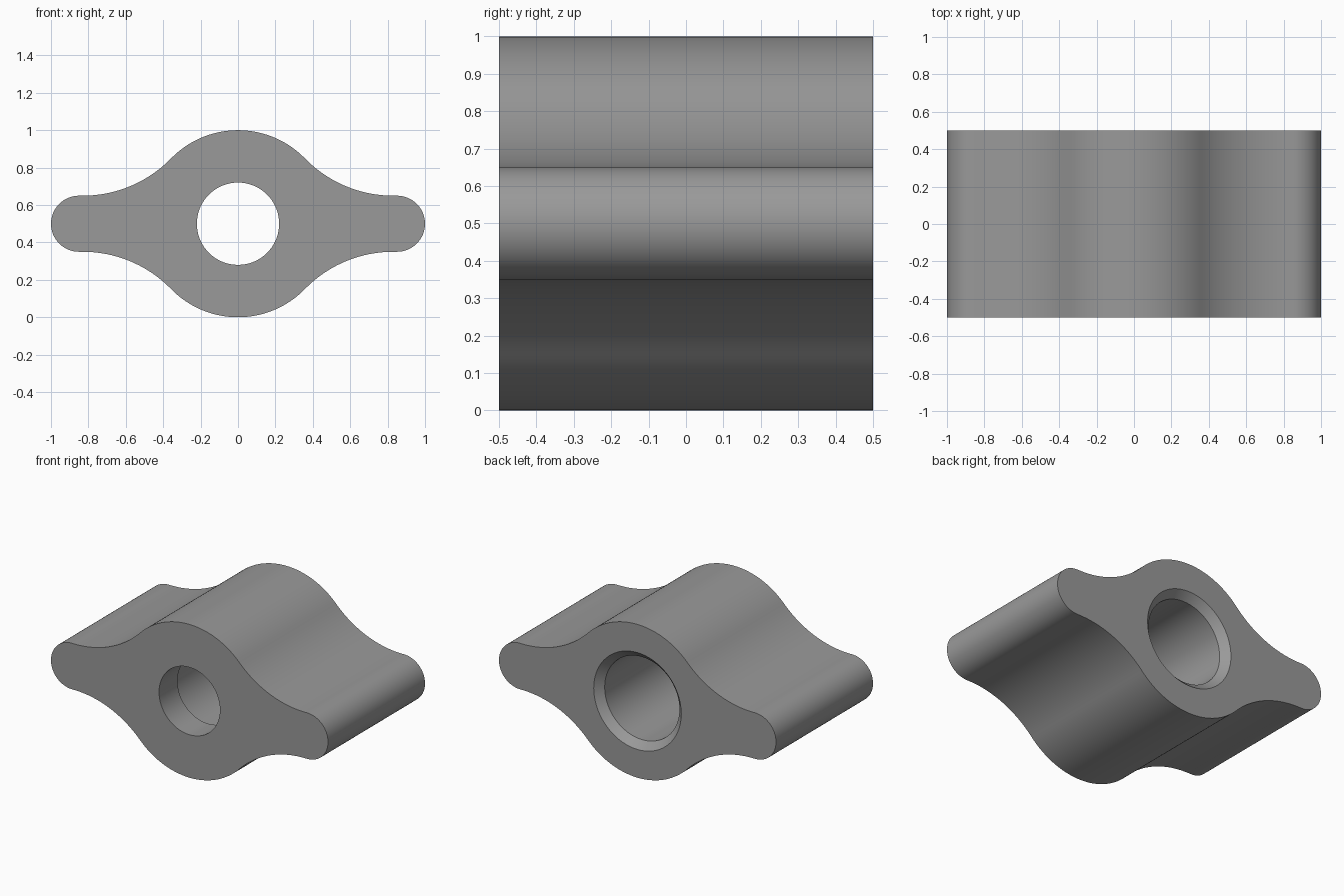
import bpy, bmesh, math
from math import cos, sin, pi

if "Cube" in bpy.data.objects:
    bpy.data.objects.remove(bpy.data.objects["Cube"])

HUB_R, TIP_R, TIP_X, FILLET_X, HALF_Y, MID_Z = 0.5, 0.15, 0.85, 0.83, 0.5, 0.5
# Fillet radius that touches both the hub circle and the top of the wing tip
FILLET_R = (FILLET_X**2 + TIP_R**2 - HUB_R**2) / (2 * (HUB_R - TIP_R))
FILLET_Z = TIP_R + FILLET_R


def arc(cx, cz, r, a0, a1, n):
    return [(cx + r * cos(a0 + (a1 - a0) * i / n), cz + r * sin(a0 + (a1 - a0) * i / n))
            for i in range(n + 1)]


def ring(bm, points, y):
    """Closed loop of edges in the plane at depth y."""
    verts = [bm.verts.new((x, y, z + MID_Z)) for x, z in points]
    for i, v in enumerate(verts):
        bm.edges.new((v, verts[(i + 1) % len(verts)]))
    return verts


def wall(bm, a, b):
    n = len(a)
    for i in range(n):
        j = (i + 1) % n
        bm.faces.new((a[i], a[j], b[j], b[i]))


def cap(bm, *loops):
    edges = [bm.edges.get((l[i], l[(i + 1) % len(l)])) for l in loops for i in range(len(l))]
    bmesh.ops.triangle_fill(bm, use_beauty=True, edges=edges)


# Quarter outline from the tip to the top of the hub, then mirrored twice
t = math.atan2(FILLET_Z, FILLET_X)
quarter = arc(TIP_X, 0, TIP_R, 0, pi / 2, 16)
quarter += arc(FILLET_X, FILLET_Z, FILLET_R, -pi / 2, t - pi, 20)
quarter += arc(0, 0, HUB_R, t, pi / 2, 20)[1:]
half = quarter + [(-x, z) for x, z in reversed(quarter[:-1])]
outline = half + [(x, -z) for x, z in reversed(half[1:-1])]

bm = bmesh.new()
# Winged body
front = ring(bm, outline, -HALF_Y)
back = ring(bm, outline, HALF_Y)
wall(bm, front, back)

# Stepped bore: narrow front, wide middle, chamfered back
steps = [(0.22, -0.5), (0.22, -0.31), (0.27, -0.31), (0.27, 0.453), (0.316, 0.5)]
bore = [ring(bm, arc(0, 0, r, 0, 2 * pi, 72)[:-1], y) for r, y in steps]
for a, b in zip(bore, bore[1:]):
    wall(bm, a, b)

# End faces
cap(bm, front, bore[0])
cap(bm, back, bore[-1])
bmesh.ops.recalc_face_normals(bm, faces=bm.faces)

mesh = bpy.data.meshes.new("winged_knob")
bm.to_mesh(mesh)
bm.free()
knob = bpy.data.objects.new("winged_knob", mesh)
bpy.context.collection.objects.link(knob)

grey = bpy.data.materials.new("grey")
grey.diffuse_color = (0.32, 0.32, 0.32, 1)
grey.use_nodes = True
grey.node_tree.nodes["Principled BSDF"].inputs["Base Color"].default_value = grey.diffuse_color
mesh.materials.append(grey)

bpy.context.view_layer.objects.active = knob
knob.select_set(True)
bpy.ops.object.shade_smooth_by_angle(angle=math.radians(30))
